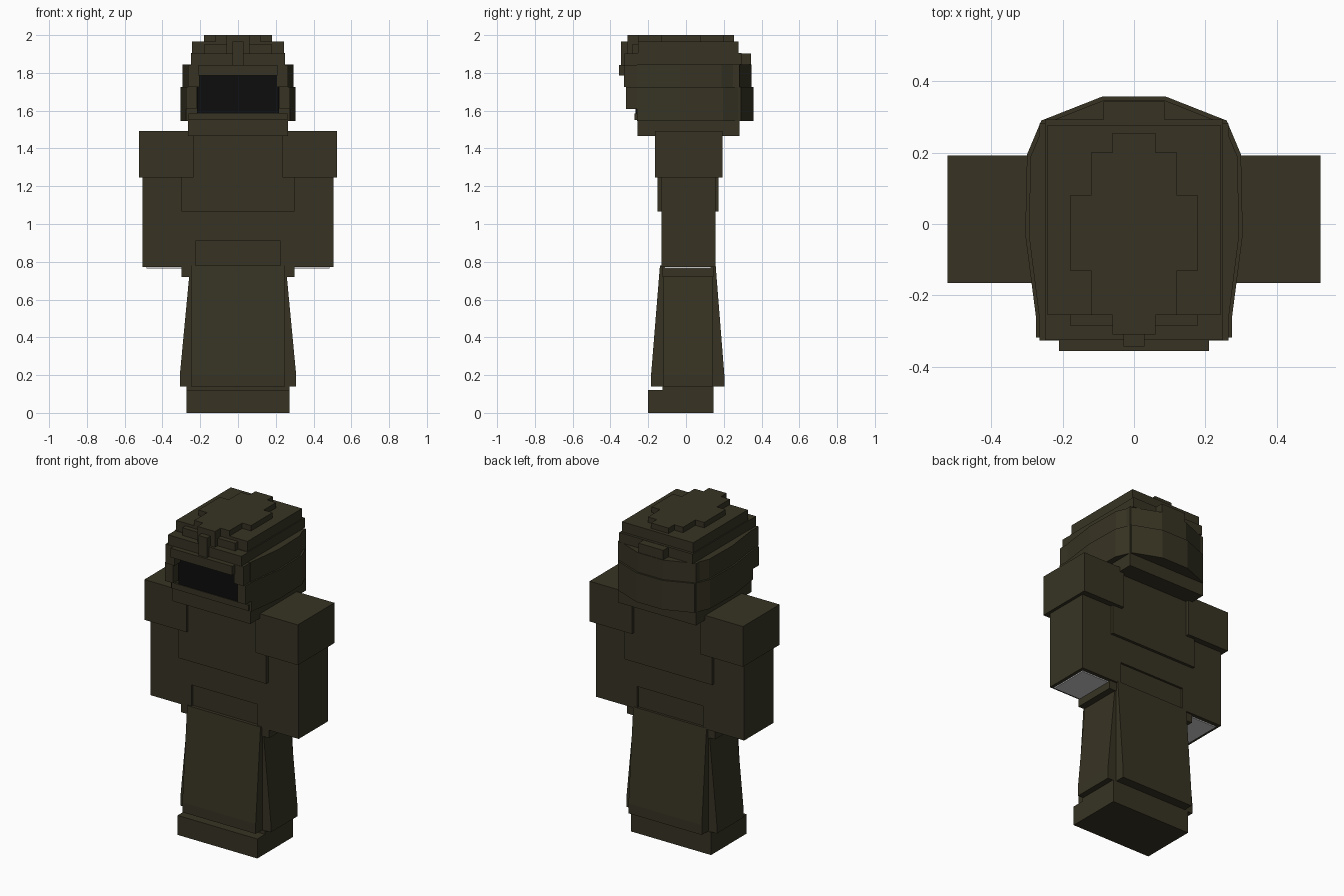
import bpy, bmesh

if "Cube" in bpy.data.objects:
    bpy.data.objects.remove(bpy.data.objects["Cube"])


def material(name, rgb):
    m = bpy.data.materials.new(name)
    m.diffuse_color = (*rgb, 1)
    m.use_nodes = True
    m.node_tree.nodes["Principled BSDF"].inputs["Base Color"].default_value = m.diffuse_color
    return m


OLIVE = material("dark_olive", (0.038, 0.034, 0.017))
BLACK = material("visor_black", (0.004, 0.004, 0.004))
GREY = material("light_grey", (0.6, 0.6, 0.6))


def prism(name, points, axis, lo, hi, mat=OLIVE):
    """Extrude a 2D profile along an axis from lo to hi."""
    def place(p, d):
        return {"x": (d, p[0], p[1]), "y": (p[0], d, p[1]), "z": (p[0], p[1], d)}[axis]
    bm = bmesh.new()
    a = [bm.verts.new(place(p, lo)) for p in points]
    b = [bm.verts.new(place(p, hi)) for p in points]
    bm.faces.new(a)
    bm.faces.new(b)
    n = len(points)
    for i in range(n):
        j = (i + 1) % n
        bm.faces.new((a[i], a[j], b[j], b[i]))
    bmesh.ops.recalc_face_normals(bm, faces=bm.faces)
    me = bpy.data.meshes.new(name)
    bm.to_mesh(me)
    bm.free()
    me.materials.append(mat)
    ob = bpy.data.objects.new(name, me)
    bpy.context.collection.objects.link(ob)
    return ob


def box(name, x, y, z, mat=OLIVE):
    pts = [(x[0], y[0]), (x[1], y[0]), (x[1], y[1]), (x[0], y[1])]
    return prism(name, pts, "z", z[0], z[1], mat)


def centred(name, w, y, z, mat=OLIVE):
    return box(name, (-w, w), y, z, mat)


def pair(name, x, y, z, mat=OLIVE):
    box("right_" + name, x, y, z, mat)
    box("left_" + name, (-x[1], -x[0]), y, z, mat)


# boots and legs
centred("boot_toes", 0.272, (-0.20, -0.125), (0, 0.12))
centred("boots", 0.272, (-0.125, 0.145), (0, 0.14))
centred("legs", 0.245, (-0.12, 0.14), (0.14, 0.76))

# flared skirt flaps: profile runs (outward, z)
def flap(name, axis, sign, top, bottom, inner, lo, hi):
    pts = [(inner, 0.78), (top, 0.78), (bottom, 0.2), (bottom, 0.14), (inner, 0.14)]
    prism(name, [(sign * p, z) for p, z in pts], axis, lo, hi)


flap("front_flap", "x", -1, 0.138, 0.185, 0.10, -0.25, 0.25)
flap("back_flap", "x", 1, 0.157, 0.203, 0.12, -0.25, 0.25)
flap("right_flap", "y", 1, 0.253, 0.308, 0.22, -0.12, 0.14)
flap("left_flap", "y", -1, 0.253, 0.308, 0.22, -0.12, 0.14)

# torso
centred("belt", 0.30, (-0.125, 0.145), (0.72, 0.78))
centred("waist", 0.24, (-0.118, 0.142), (0.76, 0.92))
centred("torso", 0.24, (-0.13, 0.155), (0.91, 1.48))
centred("chest_plate", 0.298, (-0.152, 0.172), (1.065, 1.488))

# arms, hands and shoulder pads
pair("arm", (0.225, 0.505), (-0.13, 0.155), (0.772, 1.25))
pair("hand", (0.30, 0.485), (-0.115, 0.132), (0.765, 0.78), GREY)
pair("shoulder_pad", (0.235, 0.523), (-0.165, 0.192), (1.245, 1.493))

# helmet core
centred("head", 0.265, (-0.258, 0.282), (1.465, 1.845))
centred("helmet_upper", 0.25, (-0.258, 0.293), (1.845, 1.905))
centred("helmet_top", 0.243, (-0.255, 0.277), (1.905, 1.967))

# faceted guards wrapping the sides and back of the helmet
half = [(0.275, -0.26), (0.305, -0.03), (0.30, 0.195), (0.26, 0.29), (0.09, 0.357)]
for name, sx, sy, lo, hi in (("lower_guard", 1, 1, 1.545, 1.725),
                             ("upper_guard", 0.967, 0.97, 1.725, 1.845)):
    right = [(x * sx, y * (sy if y > 0 else 1)) for x, y in half]
    prism(name, right + [(-x, y) for x, y in reversed(right)], "z", lo, hi)

# stepped crown plate
centred("crown_long", 0.06, (-0.31, 0.255), (1.945, 2.0))
centred("crown_middle", 0.12, (-0.255, 0.20), (1.96, 2.0))
centred("crown_wide", 0.18, (-0.13, 0.08), (1.96, 2.0))

# face: visor, chin, cheeks and brow
centred("visor", 0.218, (-0.268, -0.25), (1.585, 1.787), BLACK)
centred("chin", 0.262, (-0.272, -0.25), (1.55, 1.586))
pair("lower_cheek", (0.22, 0.275), (-0.318, -0.25), (1.61, 1.725))
pair("upper_cheek", (0.203, 0.265), (-0.327, -0.25), (1.725, 1.843))
centred("brow", 0.21, (-0.356, -0.25), (1.787, 1.843))
centred("forehead_band", 0.25, (-0.325, -0.25), (1.843, 1.903))
centred("front_step", 0.18, (-0.285, -0.25), (1.903, 1.95))
centred("front_ridge", 0.06, (-0.31, -0.25), (1.903, 1.95))
centred("front_knob", 0.03, (-0.343, -0.25), (1.843, 1.965))

# back knob
centred("back_knob", 0.085, (0.28, 0.343), (1.845, 1.903))
